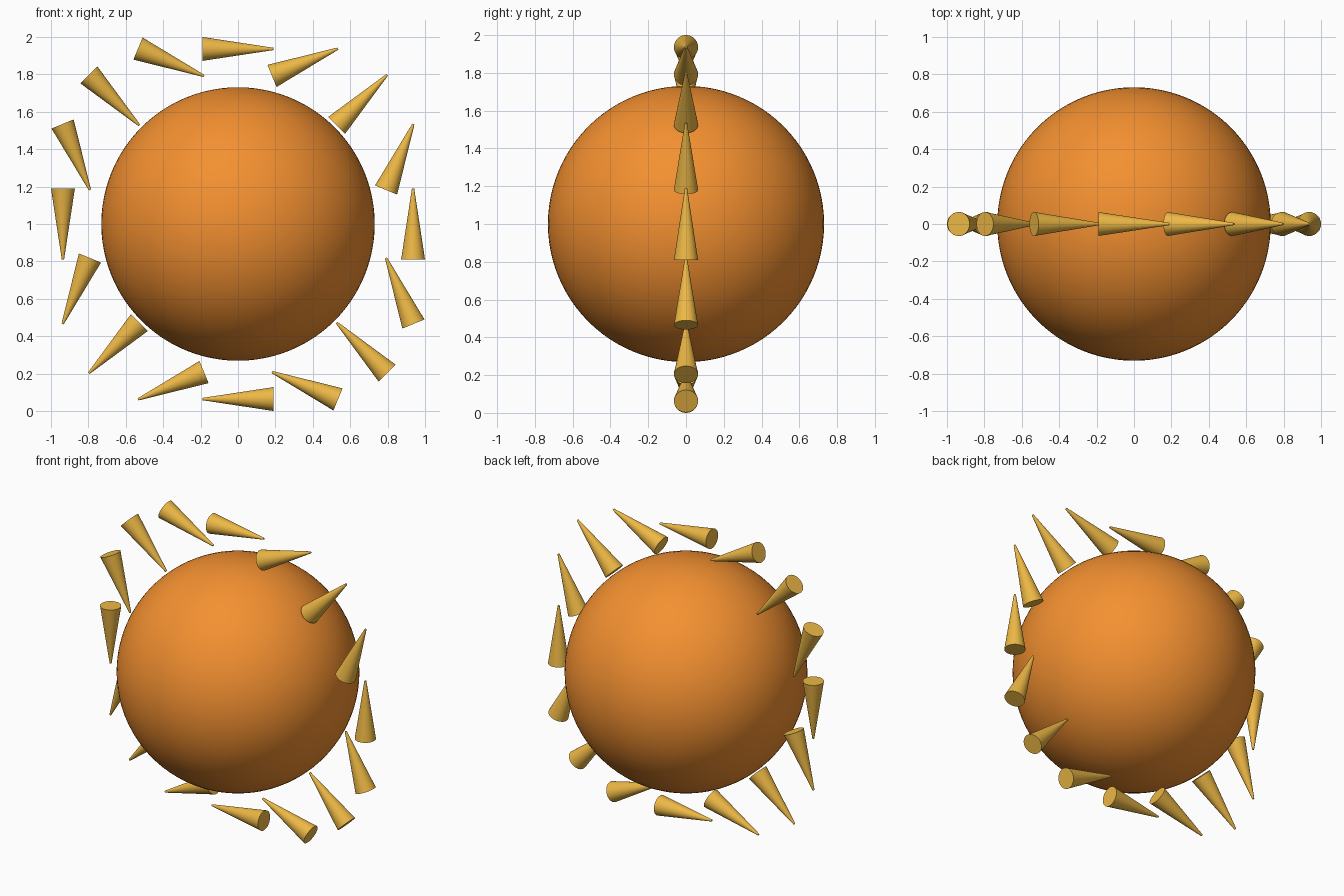
import bpy
from math import sin, cos, pi
from mathutils import Vector

if "Cube" in bpy.data.objects:
    bpy.data.objects.remove(bpy.data.objects["Cube"])


def material(name, color):
    m = bpy.data.materials.new(name)
    m.diffuse_color = color
    m.use_nodes = True
    m.node_tree.nodes["Principled BSDF"].inputs["Base Color"].default_value = m.diffuse_color
    return m


orange = material("orange", (0.9, 0.28, 0.03, 1))
gold = material("gold", (0.85, 0.48, 0.06, 1))


def finish(name, mat):
    ob = bpy.context.object
    ob.name = name
    ob.data.materials.append(mat)
    bpy.ops.object.shade_smooth_by_angle(angle=0.6)


CENTER = Vector((0, 0, 1))

# central ball
bpy.ops.mesh.primitive_uv_sphere_add(segments=96, ring_count=48, radius=0.731, location=CENTER)
finish("ball", orange)

# ring of sixteen tapered rays, each counter-turned against its place on the ring
RING, RAYS, BASE = 0.936, 16, 0.064
for i in range(RAYS):
    a = 2 * pi * i / RAYS
    place = CENTER + RING * Vector((sin(a), 0, cos(a)))
    bpy.ops.mesh.primitive_cone_add(vertices=48, radius1=BASE, radius2=0.006, depth=0.382,
                                    location=place, rotation=(0, pi / 2 - a, 0))
    finish(f"ray_{i + 1:02d}", gold)
